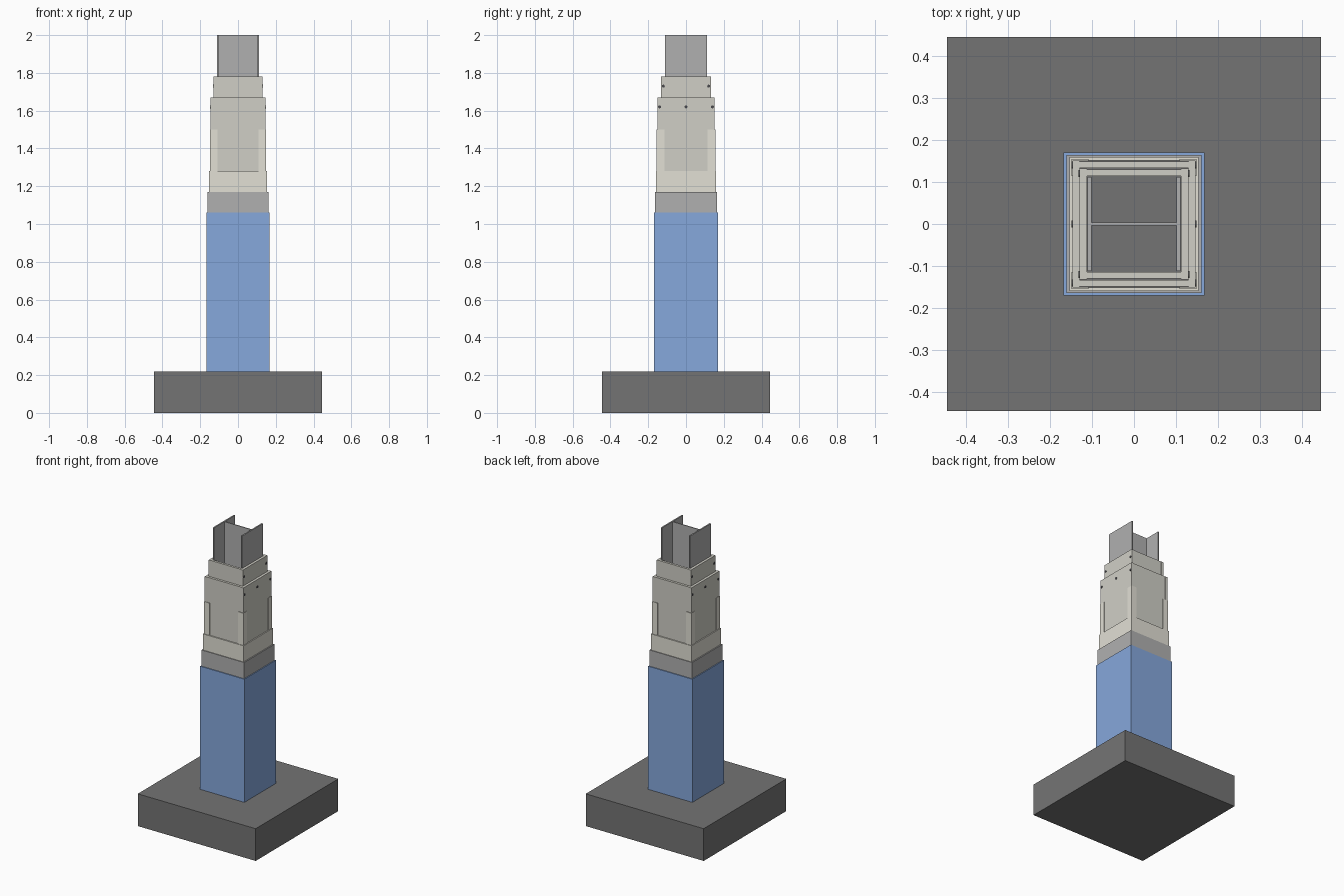
import bpy, bmesh, math
from mathutils import Matrix

if "Cube" in bpy.data.objects:
    bpy.data.objects.remove(bpy.data.objects["Cube"])


def material(name, r, g, b):
    lin = lambda c: ((c / 255 + 0.055) / 1.055) ** 2.4
    m = bpy.data.materials.new(name)
    m.diffuse_color = (lin(r), lin(g), lin(b), 1)
    m.use_nodes = True
    m.node_tree.nodes["Principled BSDF"].inputs["Base Color"].default_value = m.diffuse_color
    return m


CONCRETE = material("dark concrete", 116, 116, 116)
STEEL = material("steel grey", 176, 176, 176)
BOARD = material("board stone", 208, 207, 198)
PLASTER = material("plaster cream", 226, 224, 213)
BLUE = material("blue paint", 134, 168, 220)
SCREW = material("screw dark", 72, 72, 76)

FLOOR = 0.22  # top of the base slab


def finish(name, bm, mat):
    bmesh.ops.recalc_face_normals(bm, faces=bm.faces)
    me = bpy.data.meshes.new(name)
    bm.to_mesh(me)
    bm.free()
    me.materials.append(mat)
    ob = bpy.data.objects.new(name, me)
    bpy.context.collection.objects.link(ob)
    return ob


def prism(name, outline, z0, z1, mat):
    """Extrude a closed xy outline from z0 to z1."""
    bm = bmesh.new()
    f = bm.faces.new([bm.verts.new((x, y, z0)) for x, y in outline])
    top = bmesh.ops.extrude_face_region(bm, geom=[f])["geom"]
    verts = [v for v in top if isinstance(v, bmesh.types.BMVert)]
    bmesh.ops.translate(bm, verts=verts, vec=(0, 0, z1 - z0))
    return finish(name, bm, mat)


def box(name, x0, x1, y0, y1, z0, z1, mat):
    return prism(name, [(x0, y0), (x1, y0), (x1, y1), (x0, y1)], z0, z1, mat)


def sleeve(name, outer, inner, z1, mat):
    """Hollow rectangular coat standing on the slab."""
    bm = bmesh.new()
    rings = []
    for (hx, hy), z in ((outer, FLOOR), (outer, z1), (inner, z1), (inner, FLOOR)):
        rings.append([bm.verts.new((sx * hx, sy * hy, z))
                      for sx, sy in ((-1, -1), (1, -1), (1, 1), (-1, 1))])
    for a, b in zip(rings, rings[1:] + rings[:1]):
        for i in range(4):
            j = (i + 1) % 4
            bm.faces.new((a[i], a[j], b[j], b[i]))
    return finish(name, bm, mat)


def casing(name, inner, outer, top):
    """Four boards: side boards run the full depth, front and back sit between them."""
    (ix, iy), (ox, oy) = inner, outer
    for s, side in ((-1, "left"), (1, "right")):
        box(f"{name}_{side}", *sorted((s * ix, s * ox)), -oy, oy, FLOOR, top, BOARD)
    for s, side in ((-1, "front"), (1, "back")):
        box(f"{name}_{side}", -ix, ix, *sorted((s * iy, s * (oy - 0.002))), FLOOR, top, BOARD)


def screws(name, x, ys, z):
    """Row of screw heads on both side faces."""
    bm = bmesh.new()
    for s in (-1, 1):
        for y in ys:
            m = Matrix.Translation((s * x, y, z)) @ Matrix.Rotation(math.pi / 2, 4, 'Y')
            bmesh.ops.create_cone(bm, cap_ends=True, segments=12, radius1=0.008,
                                  radius2=0.008, depth=0.006, matrix=m)
    finish(name, bm, SCREW)


# base slab
box("base_slab", -0.445, 0.445, -0.445, 0.445, 0, FLOOR, CONCRETE)

# H-shaped steel column: flanges left and right, web along x
F, T, D, W = 0.11, 0.101, 0.112, 0.003
half = [(-T, -W), (-T, -D), (-F, -D), (-F, D), (-T, D), (-T, W)]
prism("steel_column", half + [(-x, -y) for x, y in half], FLOOR, 2.0, STEEL)

# two layers of board with their screws
casing("inner_board", (0.112, 0.114), (0.129, 0.132), 1.78)
screws("inner_screws", 0.129, (-0.12, 0.12), 1.73)
casing("outer_board", (0.129, 0.133), (0.146, 0.151), 1.67)
screws("outer_screws", 0.146, (-0.14, 0, 0.14), 1.62)

# corner beads: thin L strips at the four corners
cx, cy, leg, t = 0.149, 0.155, 0.041, 0.005
for sx, xn in ((-1, "left"), (1, "right")):
    for sy, yn in ((-1, "front"), (1, "back")):
        pts = [(cx, cy), (cx - leg, cy), (cx - leg, cy - t), (cx - t, cy - t),
               (cx - t, cy - leg), (cx, cy - leg)]
        prism(f"corner_bead_{yn}_{xn}", [(sx * x, sy * y) for x, y in pts],
              FLOOR, 1.50, PLASTER)

# finishing coats, each stopping lower than the last
sleeve("plaster_coat", (0.153, 0.159), (0.146, 0.151), 1.28, PLASTER)
sleeve("primer_coat", (0.161, 0.164), (0.153, 0.159), 1.17, STEEL)
sleeve("paint_coat", (0.167, 0.170), (0.161, 0.164), 1.06, BLUE)
